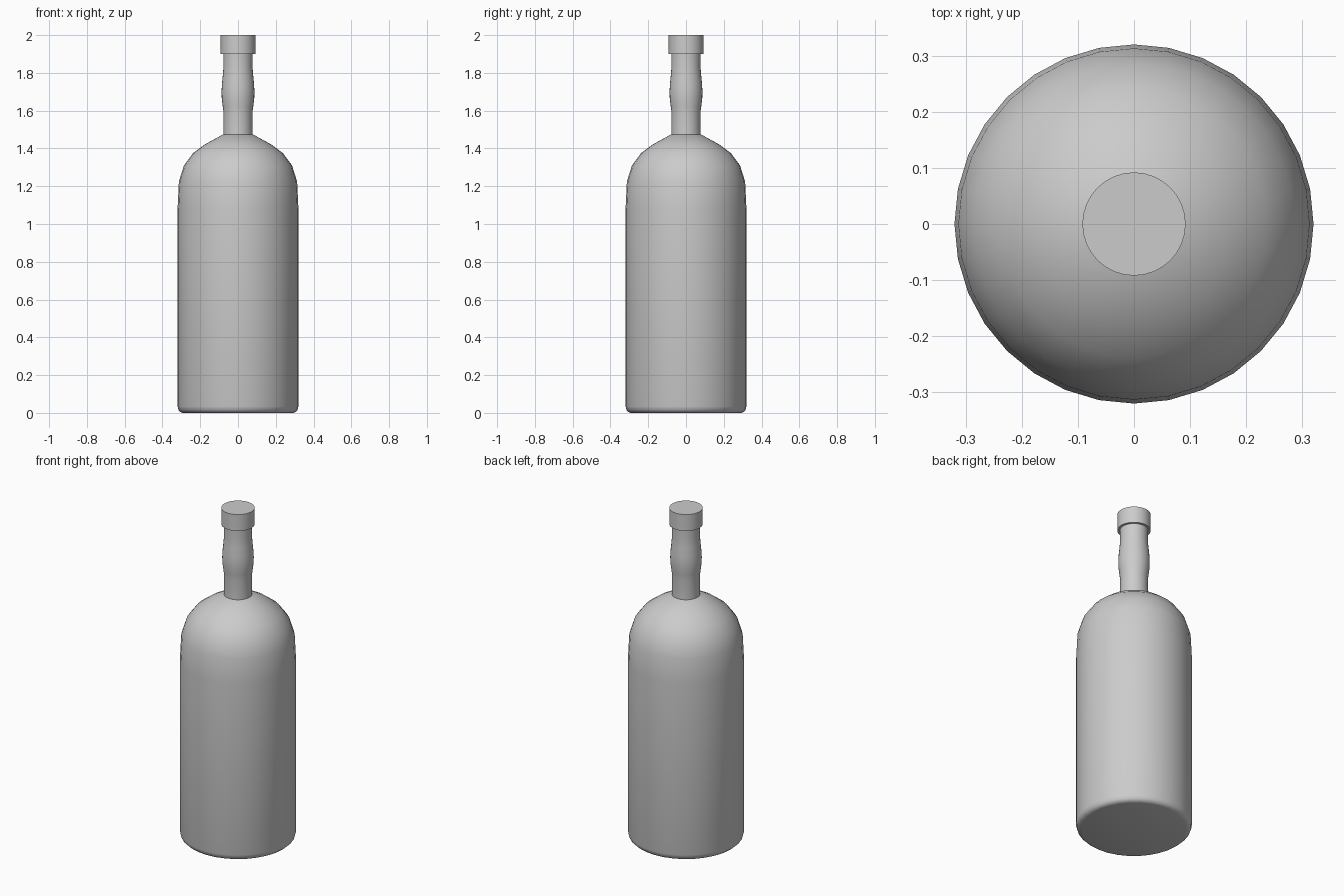
import bpy
import bmesh
import math

SIDES = 32

cube = bpy.data.objects.get("Cube")
if cube:
    bpy.data.objects.remove(cube, do_unlink=True)


def lathe(name, profile, sharp_angle=35):
    """Revolve a (radius, height) profile around z and cap both ends."""
    bm = bmesh.new()
    rings = []
    for radius, z in profile:
        rings.append([
            bm.verts.new((radius * math.cos(a), radius * math.sin(a), z))
            for a in (math.tau * i / SIDES for i in range(SIDES))
        ])
    for low, high in zip(rings, rings[1:]):
        for i in range(SIDES):
            j = (i + 1) % SIDES
            bm.faces.new((low[i], low[j], high[j], high[i]))
    bm.faces.new(rings[0][::-1])
    bm.faces.new(rings[-1])

    mesh = bpy.data.meshes.new(name)
    bm.to_mesh(mesh)
    bm.free()
    obj = bpy.data.objects.new(name, mesh)
    bpy.context.collection.objects.link(obj)
    bpy.ops.object.select_all(action='DESELECT')
    obj.select_set(True)
    bpy.context.view_layer.objects.active = obj
    bpy.ops.object.shade_smooth_by_angle(angle=math.radians(sharp_angle))
    return obj


# Body: rounded base edge, straight wall, domed shoulder
lathe("bottle_body", [
    (0.29, 0.0), (0.304, 0.004), (0.315, 0.015), (0.32, 0.035),
    (0.32, 1.08), (0.313, 1.225), (0.286, 1.31), (0.238, 1.375),
    (0.178, 1.42), (0.078, 1.475),
])

# Neck: slim tube with a gentle bulge
lathe("bottle_neck", [
    (0.078, 1.475), (0.077, 1.595), (0.081, 1.625), (0.086, 1.665),
    (0.087, 1.70), (0.085, 1.74), (0.08, 1.79), (0.077, 1.83),
    (0.078, 1.90),
])

# Cap: plain cylinder wider than the neck
lathe("bottle_cap", [(0.092, 1.90), (0.092, 2.0)])
